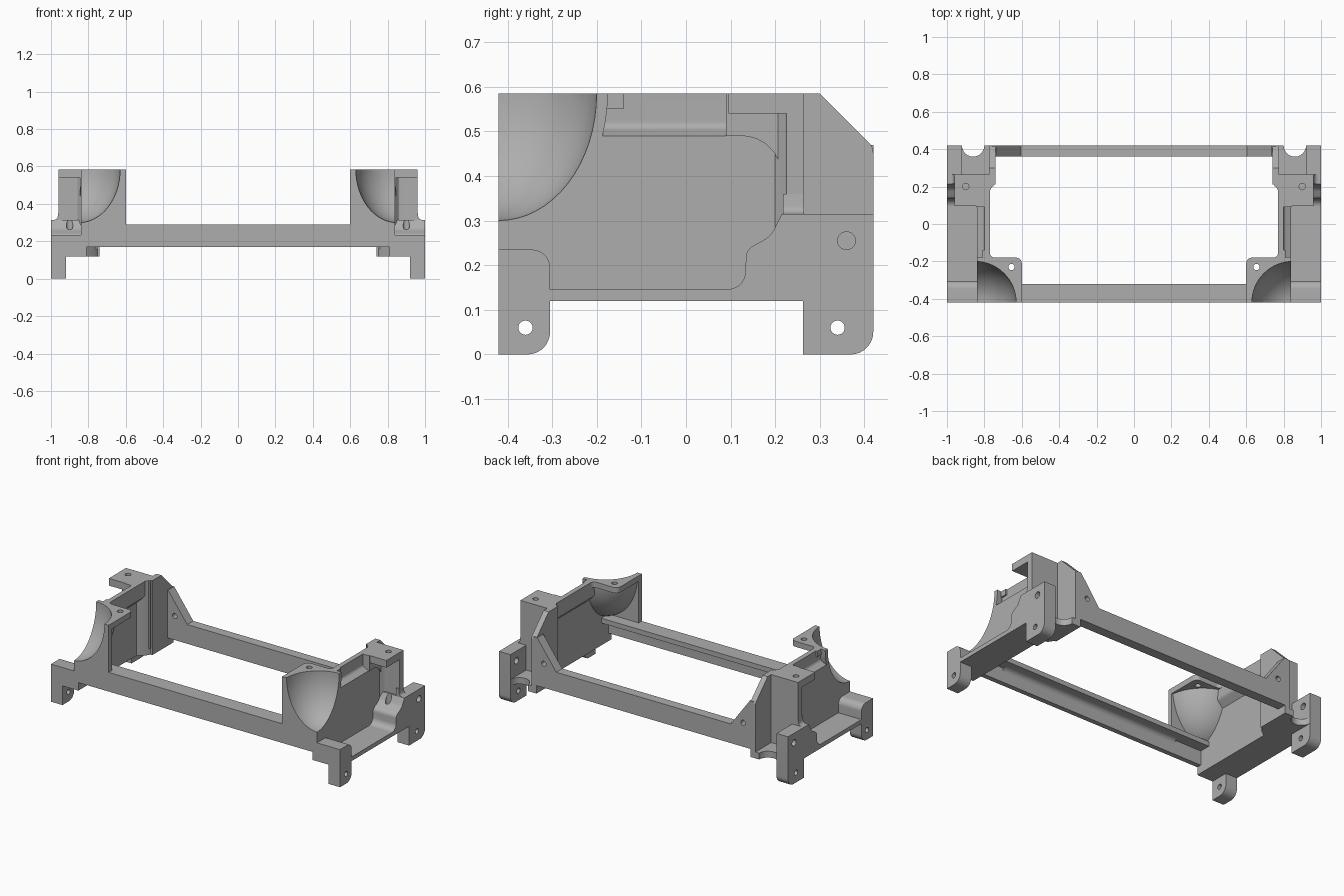
import bpy, bmesh, math
from mathutils import Vector, Matrix

cube = bpy.data.objects.get("Cube")
if cube:
    bpy.data.objects.remove(cube)

grey = bpy.data.materials.new("matte grey")
grey.use_nodes = True
grey.diffuse_color = (0.42, 0.42, 0.42, 1)
grey.node_tree.nodes["Principled BSDF"].inputs["Base Color"].default_value = (0.42, 0.42, 0.42, 1)

FRONT, BACK, TOP = -0.42, 0.42, 0.585
parts = []


def rounded(points, steps=7):
    """Outline from (a, b) corners; a third value rounds the corner."""
    out = []
    for i, p in enumerate(points):
        c = Vector(p[:2])
        if len(p) == 2:
            out.append(c)
            continue
        u = (Vector(points[i - 1][:2]) - c).normalized()
        v = (Vector(points[(i + 1) % len(points)][:2]) - c).normalized()
        half = u.angle(v) / 2
        centre = c + (u + v).normalized() * p[2] / math.sin(half)
        a = c + u * p[2] / math.tan(half) - centre
        b = c + v * p[2] / math.tan(half) - centre
        for k in range(steps + 1):
            t = k / steps
            out.append(centre + (a.lerp(b, t)).normalized() * p[2])
    return out


def add_object(name, bm):
    bmesh.ops.recalc_face_normals(bm, faces=bm.faces)
    mesh = bpy.data.meshes.new(name)
    bm.to_mesh(mesh)
    bm.free()
    mesh.materials.append(grey)
    obj = bpy.data.objects.new(name, mesh)
    bpy.context.collection.objects.link(obj)
    return obj


def prism(name, axis, lo, hi, points, cuts=(), mirror=True):
    """Extrude an outline along an axis; the outline uses the other two axes in order."""
    bm = bmesh.new()
    verts = []
    for a, b in rounded(points):
        co = [a, b]
        co.insert(axis, lo)
        verts.append(bm.verts.new(co))
    face = bm.faces.new(verts)
    new = bmesh.ops.extrude_face_region(bm, geom=[face])["geom"]
    shift = Vector((0, 0, 0))
    shift[axis] = hi - lo
    bmesh.ops.translate(bm, vec=shift, verts=[v for v in new if isinstance(v, bmesh.types.BMVert)])
    obj = add_object(name, bm)
    parts.append((obj, cuts, mirror))
    return obj


def box(a0, b0, a1, b1):
    return [(a0, b0), (a1, b0), (a1, b1), (a0, b1)]


def cutter(obj):
    obj.hide_render = True
    obj.hide_set(True)
    helpers.append(obj)
    return obj


def drill(name, axis, at, radius, length=1.5):
    bm = bmesh.new()
    bmesh.ops.create_cone(bm, cap_ends=True, segments=24, radius1=radius, radius2=radius, depth=length)
    turn = [Matrix.Rotation(math.pi / 2, 4, 'Y'), Matrix.Rotation(math.pi / 2, 4, 'X'), Matrix()][axis]
    bmesh.ops.transform(bm, matrix=Matrix.Translation(at) @ turn, verts=bm.verts)
    return cutter(add_object(name, bm))


def ellipsoid(radii):
    bm = bmesh.new()
    bmesh.ops.create_uvsphere(bm, u_segments=64, v_segments=32, radius=1)
    place = Matrix.Translation((0.85, FRONT, TOP)) @ Matrix.Diagonal((*radii, 1))
    bmesh.ops.transform(bm, matrix=place, verts=bm.verts)
    return bm


helpers = []
bowl = cutter(add_object("bowl_cutter", ellipsoid((0.22, 0.22, 0.285))))
front_hole = drill("front_foot_drill", 0, (1, -0.36, 0.06), 0.016, 0.4)
rear_hole = drill("rear_foot_drill", 0, (1, 0.34, 0.06), 0.016, 0.4)
upper_hole = drill("upper_foot_drill", 0, (1, 0.36, 0.255), 0.02, 0.4)
flange_hole = drill("flange_drill", 2, (0.655, -0.23, 0.5), 0.017)
post_hole = drill("post_drill", 2, (0.9, 0.2, 0.4), 0.017)
gusset_hole = drill("gusset_drill", 1, (0.69, 0.4, 0.32), 0.016, 0.3)
notch = drill("notch_drill", 2, (0.86, BACK, 0.1), 0.06, 0.4)

# Cross bars joining both ends
prism("front_bar", 0, -0.62, 0.62,
      [(FRONT, 0.17), (-0.39, 0.17), (-0.39, 0.26, 0.03), (-0.32, 0.26), (-0.32, 0.29), (FRONT, 0.29)],
      mirror=False)
prism("rear_bar", 0, -0.76, 0.76, box(0.36, 0.17, BACK, 0.29), mirror=False)

# Thin side wall, leaning inward near its top
prism("side_wall", 1, FRONT, 0.24,
      [(0.81, 0.12), (0.84, 0.12), (0.84, 0.49), (0.80, 0.51, 0.02), (0.80, TOP),
       (0.77, TOP), (0.77, 0.49, 0.03), (0.81, 0.45)], [bowl])

# Front corner: plate, top flange and hollow bowl shell
prism("front_plate", 1, FRONT, -0.39,
      [(0.60, 0.17), (0.84, 0.17), (0.84, TOP), (0.60, TOP)], [bowl])
prism("corner_flange", 2, 0.55, TOP,
      [(0.60, FRONT), (0.81, FRONT), (0.81, -0.14), (0.77, -0.14), (0.77, -0.18, 0.025), (0.60, -0.18, 0.03)],
      [bowl, flange_hole])
prism("bar_end_web", 1, FRONT, -0.32, box(0.60, 0.26, 0.82, 0.29))
shell = ellipsoid((0.245, 0.245, 0.31))
for co, no in (((0, FRONT, 0), (0, -1, 0)), ((0, 0, TOP), (0, 0, 1)), ((0.84, 0, 0), (1, 0, 0))):
    cut = bmesh.ops.bisect_plane(shell, geom=shell.verts[:] + shell.edges[:] + shell.faces[:],
                                 plane_co=co, plane_no=no, clear_outer=True)
    rim = [e for e in cut["geom_cut"] if isinstance(e, bmesh.types.BMEdge)]
    bmesh.ops.holes_fill(shell, edges=rim, sides=0)
parts.append((add_object("bowl_shell", shell), [bowl], True))

# Floor tray and feet
prism("floor_rail", 2, 0.12, 0.146, box(0.81, FRONT, 1, 0.28))
prism("front_ledge", 0, 0.83, 1,
      [(FRONT, 0.12), (-0.305, 0.12), (-0.305, 0.235, 0.04), (FRONT, 0.235)])
prism("front_foot", 0, 0.92, 1,
      [(FRONT, 0), (-0.305, 0, 0.05), (-0.305, 0.14), (FRONT, 0.14)], [front_hole])
prism("rear_foot", 0, 0.92, 1,
      [(0.262, 0), (BACK, 0, 0.05), (BACK, 0.315), (0.262, 0.315)], [rear_hole, upper_hole])
prism("rear_shelf", 2, 0.12, 0.16, box(0.75, 0.25, 0.93, BACK), [notch])

# Rear post with its curved lower block and overhanging head
prism("post_base", 0, 0.81, 1,
      [(0.08, 0.12), (0.08, 0.146), (0.132, 0.146, 0.04), (0.135, 0.235, 0.03), (0.19, 0.265, 0.06),
       (0.215, 0.315), (0.265, 0.315), (0.265, 0.12)], [post_hole])
prism("post_pillar", 2, 0.16, TOP,
      [(0.75, 0.20), (0.84, 0.20), (0.86, 0.225, 0.01), (0.96, 0.225), (0.96, 0.265), (0.75, 0.265)])
prism("post_flare", 1, 0.217, 0.265, [(0.94, 0.31), (1, 0.31), (0.965, 0.32, 0.02), (0.96, 0.36), (0.94, 0.36)])
prism("post_web", 0, 0.80, 0.845,
      [(0.09, 0.49), (0.215, 0.49, 0.09), (0.215, 0.315), (0.25, 0.315), (0.25, TOP), (0.09, TOP)])
prism("post_head", 0, 0.77, 0.96,
      [(0.095, 0.54), (0.265, 0.54), (0.265, TOP), (0.095, TOP)], [post_hole])

# Inner return wall and sloping gusset at the back
prism("return_wall", 0, 0.74, 0.775,
      [(0.21, 0.12), (BACK, 0.12), (BACK, 0.465, 0.03), (0.30, TOP), (0.21, TOP)])
prism("return_lead_in", 2, 0.12, TOP, [(0.74, 0.23), (0.77, 0.18), (0.83, 0.14), (0.83, 0.25), (0.74, 0.25)])
prism("rear_gusset", 1, 0.36, BACK,
      [(0.60, 0.17), (0.76, 0.17), (0.76, 0.47), (0.735, 0.47), (0.60, 0.285)], [gusset_hole])

# Bake cuts and mirroring, then shade
for obj, cuts, mirror in parts:
    for tool in cuts:
        mod = obj.modifiers.new("cut", 'BOOLEAN')
        mod.operation, mod.solver, mod.object = 'DIFFERENCE', 'EXACT', tool
    if mirror:
        obj.modifiers.new("mirror", 'MIRROR').use_clip = False
graph = bpy.context.evaluated_depsgraph_get()
for obj, cuts, mirror in parts:
    baked = bpy.data.meshes.new_from_object(obj.evaluated_get(graph))
    obj.modifiers.clear()
    obj.data = baked
for tool in helpers:
    bpy.data.objects.remove(tool)
bpy.ops.object.select_all(action='DESELECT')
for obj, cuts, mirror in parts:
    obj.select_set(True)
bpy.context.view_layer.objects.active = parts[0][0]
bpy.ops.object.shade_smooth_by_angle(angle=math.radians(30))
